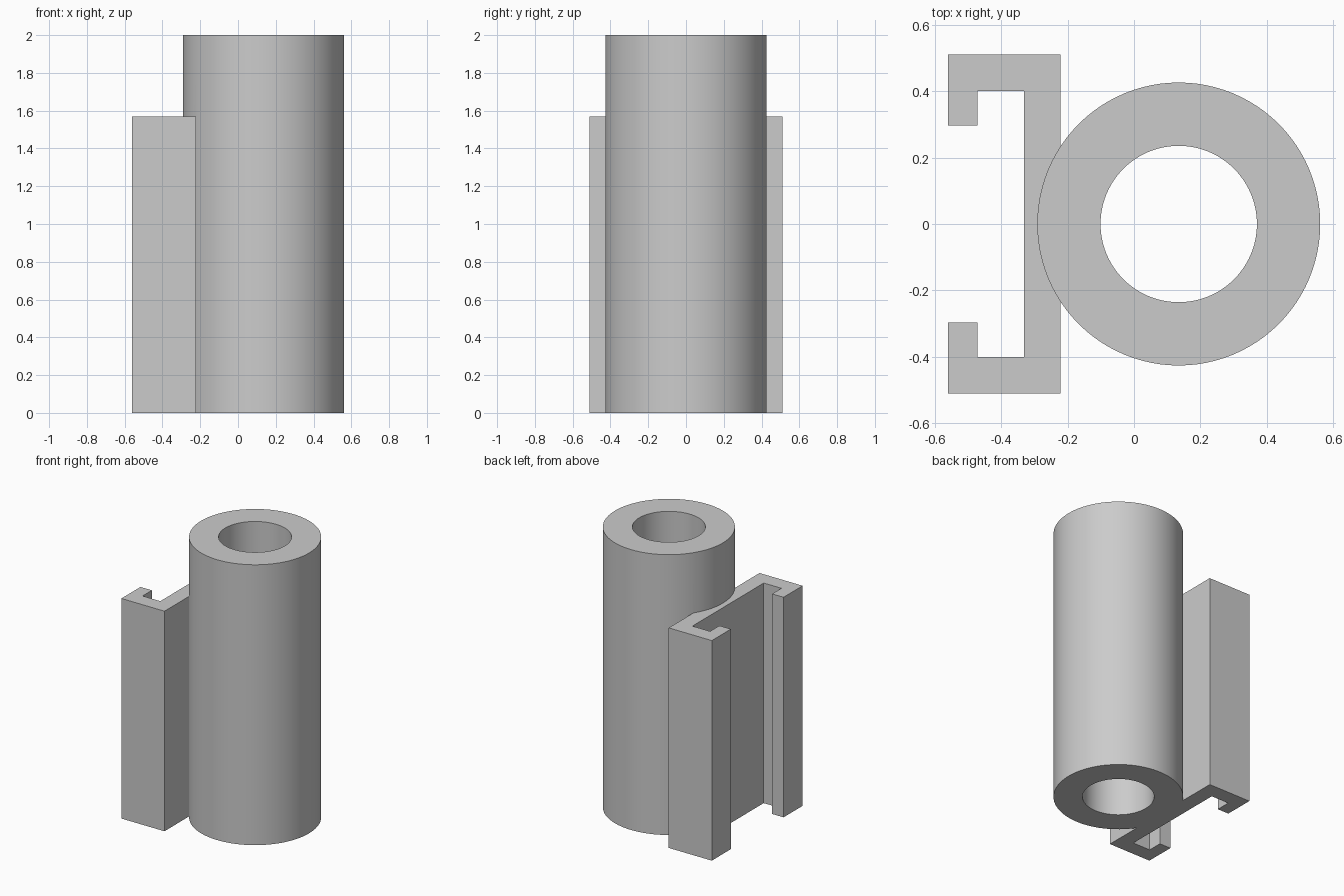
import bpy
import bmesh
import math

cube = bpy.data.objects.get("Cube")
if cube:
    bpy.data.objects.remove(cube, do_unlink=True)

SEGMENTS = 96
TUBE_X, TUBE_HEIGHT = 0.135, 2.0
OUTER, BORE = 0.427, 0.236
CHANNEL_HEIGHT = 1.57

grey = bpy.data.materials.new("light grey")
grey.use_nodes = True
grey.diffuse_color = (0.6, 0.6, 0.6, 1)
grey.node_tree.nodes["Principled BSDF"].inputs["Base Color"].default_value = grey.diffuse_color


def make_object(name, bm):
    bmesh.ops.recalc_face_normals(bm, faces=bm.faces)
    mesh = bpy.data.meshes.new(name)
    bm.to_mesh(mesh)
    bm.free()
    mesh.materials.append(grey)
    obj = bpy.data.objects.new(name, mesh)
    bpy.context.collection.objects.link(obj)
    return obj


def make_tube(name):
    # Rectangular wall section swept around the tube axis
    bm = bmesh.new()
    section = [(OUTER, 0), (OUTER, TUBE_HEIGHT), (BORE, TUBE_HEIGHT), (BORE, 0)]
    rings = []
    for i in range(SEGMENTS):
        a = math.tau * i / SEGMENTS
        rings.append([bm.verts.new((TUBE_X + r * math.cos(a), r * math.sin(a), z))
                      for r, z in section])
    for i, ring in enumerate(rings):
        following = rings[(i + 1) % SEGMENTS]
        for j in range(len(section)):
            k = (j + 1) % len(section)
            bm.faces.new((ring[j], following[j], following[k], ring[k]))
    return make_object(name, bm)


def make_channel(name):
    # Half outline of the lipped channel, mirrored front to back
    half = [(-0.222, 0.512), (-0.562, 0.512), (-0.562, 0.297),
            (-0.472, 0.297), (-0.472, 0.402), (-0.332, 0.402)]
    outline = half + [(x, -y) for x, y in reversed(half)]
    bm = bmesh.new()
    face = bm.faces.new([bm.verts.new((x, y, 0)) for x, y in outline])
    result = bmesh.ops.extrude_face_region(bm, geom=[face])
    top = [v for v in result["geom"] if isinstance(v, bmesh.types.BMVert)]
    bmesh.ops.translate(bm, verts=top, vec=(0, 0, CHANNEL_HEIGHT))
    return make_object(name, bm)


tube = make_tube("tube_with_channel")
channel = make_channel("channel")

# Fuse the channel into the tube wall
union = tube.modifiers.new("fuse channel", "BOOLEAN")
union.operation = "UNION"
union.solver = "EXACT"
union.object = channel
bpy.ops.object.select_all(action="DESELECT")
tube.select_set(True)
bpy.context.view_layer.objects.active = tube
bpy.ops.object.modifier_apply(modifier=union.name)
bpy.data.objects.remove(channel, do_unlink=True)
bpy.ops.object.shade_smooth_by_angle(angle=math.radians(30))
